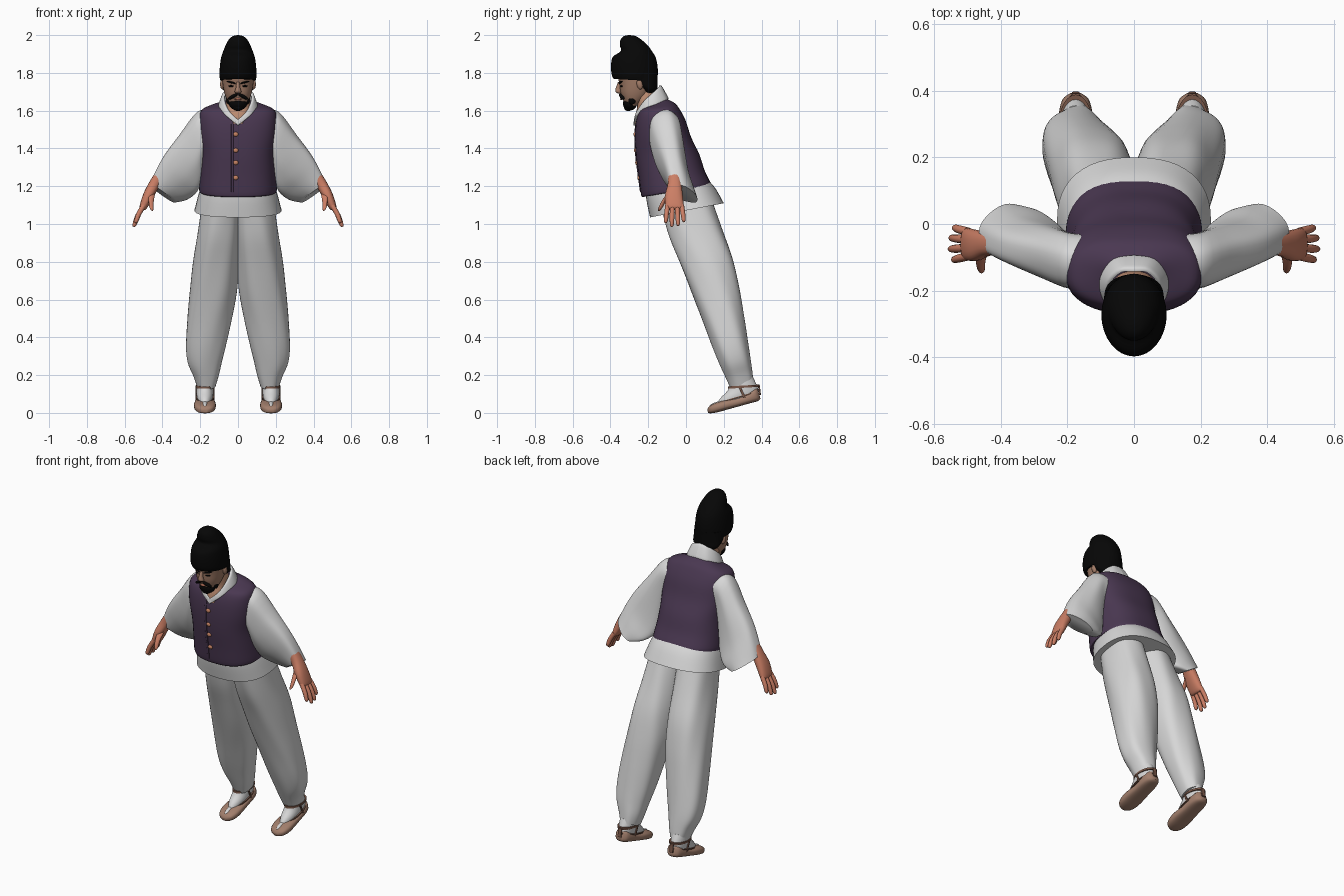
import bpy, bmesh, math
from mathutils import Vector


def material(name, r, g, b):
    m = bpy.data.materials.new(name)
    m.diffuse_color = (r, g, b, 1)
    return m


WHITE = material("white cloth", 0.68, 0.68, 0.68)
PURPLE = material("purple cloth", 0.068, 0.039, 0.083)
BLACK = material("black", 0.002, 0.002, 0.002)
SKIN = material("hand skin", 0.60, 0.21, 0.13)
FACE = material("face skin", 0.36, 0.20, 0.135)
NECK = material("neck skin", 0.52, 0.27, 0.17)
STRAW = material("straw brown", 0.36, 0.21, 0.15)
TRIM = material("dark brown", 0.19, 0.095, 0.065)
COPPER = material("copper", 0.55, 0.22, 0.12)


def finish(ob, name, mat):
    ob.name = name
    ob.data.materials.append(mat)
    bpy.ops.object.select_all(action='DESELECT')
    ob.select_set(True)
    bpy.context.view_layer.objects.active = ob
    bpy.ops.object.shade_smooth_by_angle(angle=math.radians(50))
    return ob


def spline(a, b, c, d, t):
    return 0.5 * (2 * b + (c - a) * t + (2 * a - 5 * b + 4 * c - d) * t * t
                  + (3 * b - a - 3 * c + d) * t ** 3)


def loft(name, rings, mat, side=1, n=32, p=2.0, sub=4, pleat=0):
    """Skin smooth superellipse rings, each (centre, half axis u, half axis v)."""
    rings = [[Vector(q) for q in r] for r in rings]
    dense = []
    for i in range(len(rings) - 1):
        k = [rings[max(i - 1, 0)], rings[i], rings[i + 1], rings[min(i + 2, len(rings) - 1)]]
        for j in range(sub):
            dense.append([spline(*[r[q] for r in k], j / sub) for q in range(3)])
    dense.append(rings[-1])
    bm = bmesh.new()
    loops = []
    for c, u, v in dense:
        loop = []
        for i in range(n):
            a = 2 * math.pi * i / n
            f = 1 + pleat * (math.cos(6 * a + 8 * c.z) - 1)
            cs, sn = math.cos(a), math.sin(a)
            q = (c + u * f * math.copysign(abs(cs) ** (2 / p), cs)
                 + v * f * math.copysign(abs(sn) ** (2 / p), sn))
            loop.append(bm.verts.new((q.x * side, q.y, q.z)))
        loops.append(loop)
    for a, b in zip(loops, loops[1:]):
        for i in range(n):
            bm.faces.new((a[i], a[(i + 1) % n], b[(i + 1) % n], b[i]))
    bm.faces.new(loops[0])
    bm.faces.new(loops[-1])
    bmesh.ops.recalc_face_normals(bm, faces=bm.faces)
    me = bpy.data.meshes.new(name)
    bm.to_mesh(me)
    bm.free()
    ob = bpy.data.objects.new(name, me)
    bpy.context.collection.objects.link(ob)
    return finish(ob, name, mat)


def fb(y0, z0, y1, z1, rx, cx=0):
    """Ring given by its front and back points in the side view."""
    return ((cx, (y0 + y1) / 2, (z0 + z1) / 2), (rx, 0, 0), (0, (y1 - y0) / 2, (z1 - z0) / 2))


def blob(name, loc, size, mat, rot=(0, 0, 0)):
    bpy.ops.mesh.primitive_uv_sphere_add(segments=20, ring_count=12, location=loc, rotation=rot)
    ob = bpy.context.object
    ob.scale = size
    return finish(ob, name, mat)


# Hat: rounded cap with a raised crown that bulges forward
loft("hat", [fb(-.382, 1.768, -.155, 1.755, .094), fb(-.393, 1.79, -.15, 1.78, .098),
             fb(-.397, 1.84, -.15, 1.83, .096), fb(-.387, 1.885, -.16, 1.88, .089),
             fb(-.345, 1.915, -.18, 1.915, .078), fb(-.35, 1.945, -.202, 1.945, .066),
             fb(-.347, 1.975, -.235, 1.975, .05), fb(-.33, 1.994, -.265, 1.994, .028),
             fb(-.305, 2.0, -.295, 2.0, .005)], BLACK)

# Head, hair and face
loft("head", [fb(-.31, 1.615, -.25, 1.63, .035), fb(-.328, 1.645, -.22, 1.655, .055),
              fb(-.345, 1.69, -.19, 1.69, .071), fb(-.352, 1.74, -.17, 1.74, .081),
              fb(-.365, 1.79, -.165, 1.79, .085)], FACE, p=2.2)
loft("hair", [fb(-.22, 1.69, -.165, 1.69, .055), fb(-.245, 1.72, -.152, 1.71, .083),
              fb(-.295, 1.755, -.15, 1.745, .090), fb(-.325, 1.80, -.15, 1.80, .090)], BLACK)
loft("neck", [fb(-.274, 1.53, -.15, 1.56, .04), fb(-.267, 1.58, -.14, 1.62, .062),
              fb(-.258, 1.625, -.15, 1.69, .064), fb(-.27, 1.67, -.165, 1.73, .058)], NECK, p=2.6)
loft("nose", [((0, -.352, 1.752), (.008, 0, 0), (0, .008, 0)),
              ((0, -.358, 1.72), (.012, 0, 0), (0, .014, 0)),
              ((0, -.358, 1.70), (.018, 0, 0), (0, .016, 0)),
              ((0, -.35, 1.69), (.010, 0, 0), (0, .008, 0))], FACE, n=14)
blob("beard", (0, -.297, 1.637), (.048, .037, .036), BLACK)
blob("beard_tip", (0, -.305, 1.618), (.03, .024, .02), BLACK)
blob("lips", (0, -.342, 1.662), (.018, .007, .006), SKIN)
for s in (1, -1):
    blob("moustache", (.027 * s, -.34, 1.675), (.032, .012, .009), BLACK, (0, .5 * s, .3 * s))
    blob("jaw_beard", (.05 * s, -.285, 1.655), (.012, .02, .022), BLACK)
    blob("eyebrow", (.036 * s, -.346, 1.75), (.026, .008, .005), BLACK, (0, -.25 * s, .3 * s))
    blob("eye", (.036 * s, -.342, 1.73), (.015, .007, .005), BLACK, (0, 0, .3 * s))
    blob("ear", (.082 * s, -.245, 1.74), (.013, .016, .028), FACE, (.2, 0, 0))

# White collar band crossing at the chest and wrapping the neck
collar = [((-.008, -.27, 1.53), (-.009, 0, .009), (0, -.008, 0)),
          ((.052, -.257, 1.582), (-.010, 0, .010), (.002, -.009, 0)),
          ((.083, -.215, 1.632), (-.011, -.006, .018), (.007, -.006, 0)),
          ((.083, -.165, 1.665), (-.012, -.008, .033), (.009, 0, 0)),
          ((.05, -.125, 1.690), (-.01, -.016, .036), (.005, .007, 0)),
          ((0, -.118, 1.698), (0, -.020, .036), (0, .009, 0))]
for s in (1, -1):
    loft("collar", collar, WHITE, s, n=16, p=4)

# Vest with front edge and buttons
loft("vest", [fb(-.225, 1.145, .12, 1.205, .196), fb(-.237, 1.152, .132, 1.212, .206),
              fb(-.25, 1.25, .10, 1.28, .200), fb(-.265, 1.36, .07, 1.37, .195),
              fb(-.27, 1.46, .027, 1.46, .205), fb(-.265, 1.54, -.003, 1.55, .207),
              fb(-.25, 1.592, -.035, 1.61, .194), fb(-.23, 1.612, -.06, 1.64, .145),
              fb(-.20, 1.62, -.10, 1.662, .085)], PURPLE, n=48, p=2.5)
buttons = ((-.27, 1.475), (-.267, 1.39), (-.261, 1.325), (-.25, 1.245))
for y, z in buttons:
    blob("button", (-.012, y, z), (.014, .008, .012), COPPER)
loft("vest_front_edge", [((-.03, y, z), (.006, 0, 0), (0, .004, 0)) for y, z in
                         ((-.264, 1.53),) + buttons + ((-.24, 1.17),)], PURPLE, n=12, p=4)

# Jacket skirt below the vest
loft("jacket_skirt", [fb(-.215, 1.20, .11, 1.24, .185), fb(-.21, 1.13, .155, 1.19, .208),
                      fb(-.19, 1.035, .20, 1.11, .231)], WHITE, n=48, p=2.4)


def sleeve_ring(x0, z0, x1, z1, cy, ry, droop=0, back=0):
    return (((x0 + x1) / 2, cy, (z0 + z1) / 2),
            ((x0 - x1) / 2, -back, (z0 - z1) / 2), (0, ry, -droop))


for s in (1, -1):
    # Wide hanging sleeve
    loft("sleeve", [sleeve_ring(.14, 1.60, .14, 1.40, -.105, .075),
                    sleeve_ring(.215, 1.595, .17, 1.36, -.11, .086),
                    sleeve_ring(.31, 1.475, .185, 1.26, -.088, .083, .005),
                    sleeve_ring(.39, 1.37, .21, 1.175, -.06, .076, .012, .01),
                    sleeve_ring(.437, 1.285, .265, 1.13, -.03, .072, .015, .025),
                    sleeve_ring(.468, 1.21, .335, 1.115, -.012, .066, .012, .03)],
         WHITE, s, n=48, p=2.3, pleat=.015)
    # Hand: palm, four fingers and thumb
    loft("hand", [((.415, -.06, 1.255), (.026, 0, .013), (0, .034, 0)),
                  ((.443, -.06, 1.21), (.026, 0, .013), (0, .037, 0)),
                  ((.475, -.064, 1.15), (.025, 0, .012), (0, .047, 0)),
                  ((.502, -.06, 1.09), (.018, 0, .009), (0, .048, 0)),
                  ((.508, -.06, 1.077), (.008, 0, .004), (0, .04, 0))], SKIN, s, n=20, p=2.4)
    for y, dy, length in ((-.097, -.010, .085), (-.072, -.003, .105),
                          (-.047, .005, .10), (-.023, .011, .08)):
        loft("finger", [((.498, y, 1.10), (.012, 0, .006), (0, .013, 0)),
                        ((.498 + .32 * length, y + dy * .6, 1.10 - .55 * length), (.012, 0, .005), (0, .0125, 0)),
                        ((.498 + .48 * length, y + dy, 1.10 - length), (.010, 0, .003), (0, .010, 0)),
                        ((.498 + .52 * length, y + dy, 1.09 - length), (.003, 0, .001), (0, .003, 0))],
             SKIN, s, n=12)
    loft("thumb", [((.455, -.075, 1.18), (.018, 0, .008), (0, .017, .01)),
                   ((.46, -.115, 1.125), (.014, 0, .006), (0, .015, .006)),
                   ((.458, -.135, 1.085), (.011, 0, .004), (0, .012, .004)),
                   ((.456, -.143, 1.07), (.004, 0, .002), (0, .004, 0))], SKIN, s, n=12)

    # Baggy trouser leg with soft folds, gathered at the ankle
    rows = ((1.10, -.13, .14, -.01, .195), (.95, -.09, .195, -.01, .215), (.80, -.03, .25, -.006, .238),
            (.65, .03, .283, .004, .255), (.50, .09, .307, .03, .270), (.36, .143, .328, .06, .278),
            (.27, .180, .342, .083, .268), (.20, .212, .352, .10, .238), (.145, .237, .358, .117, .218))
    loft("trouser_leg", [fb(y0, z - .02, y1, z + .02, (xo - xi) / 2, (xo + xi) / 2)
                         for z, y0, y1, xi, xo in rows], WHITE, s, n=48, p=2.3, pleat=.015)

    # Sock, strap and straw shoe on the tilted sole line
    loft("sock", [fb(.245, .19, .355, .19, .045, .175), fb(.225, .125, .375, .145, .045, .175),
                  fb(.18, .075, .385, .11, .044, .175), fb(.16, .035, .37, .075, .035, .175)], WHITE, s)
    blob("sock_toe", (.175 * s, .165, .047), (.013, .042, .012), WHITE, (.3, 0, 0))
    loft("ankle_strap", [fb(.222, .128, .388, .138, .049, .175), fb(.222, .140, .388, .150, .049, .175)],
         TRIM, s, sub=1)
    for x in (.128, .222):
        loft("side_strap", [((x, .285, .135), (.004, 0, 0), (0, .006, 0)),
                            ((x, .31, .08), (.004, 0, 0), (0, .006, 0))], TRIM, s, n=12, sub=1, p=4)
    loft("heel_strap", [((.175, .386, .145), (.012, 0, 0), (0, .005, 0)),
                        ((.175, .392, .095), (.012, 0, 0), (0, .005, 0))], TRIM, s, n=12, sub=1, p=4)
    d, up = Vector((0, .963, .268)), Vector((0, -.268, .963))
    shoe = []
    for t, w, low, high in ((0, .015, .010, .028), (.015, .04, .004, .042), (.05, .055, 0, .05),
                            (.10, .058, 0, .052), (.17, .052, 0, .047), (.23, .05, 0, .056),
                            (.27, .04, 0, .068), (.287, .020, .008, .064)):
        c = Vector((.175, .120, -.010)) + d * t + up * (low + high) / 2
        shoe.append((c, (w, 0, 0), up * (high - low) / 2))
    loft("shoe", shoe, STRAW, s, n=24, p=2.8)
    # Dark edging along the shoe opening
    loft("shoe_edging", [fb(.185, .054, .390, .113, .051, .175), fb(.184, .06, .389, .119, .051, .175)],
         TRIM, s, sub=1)
